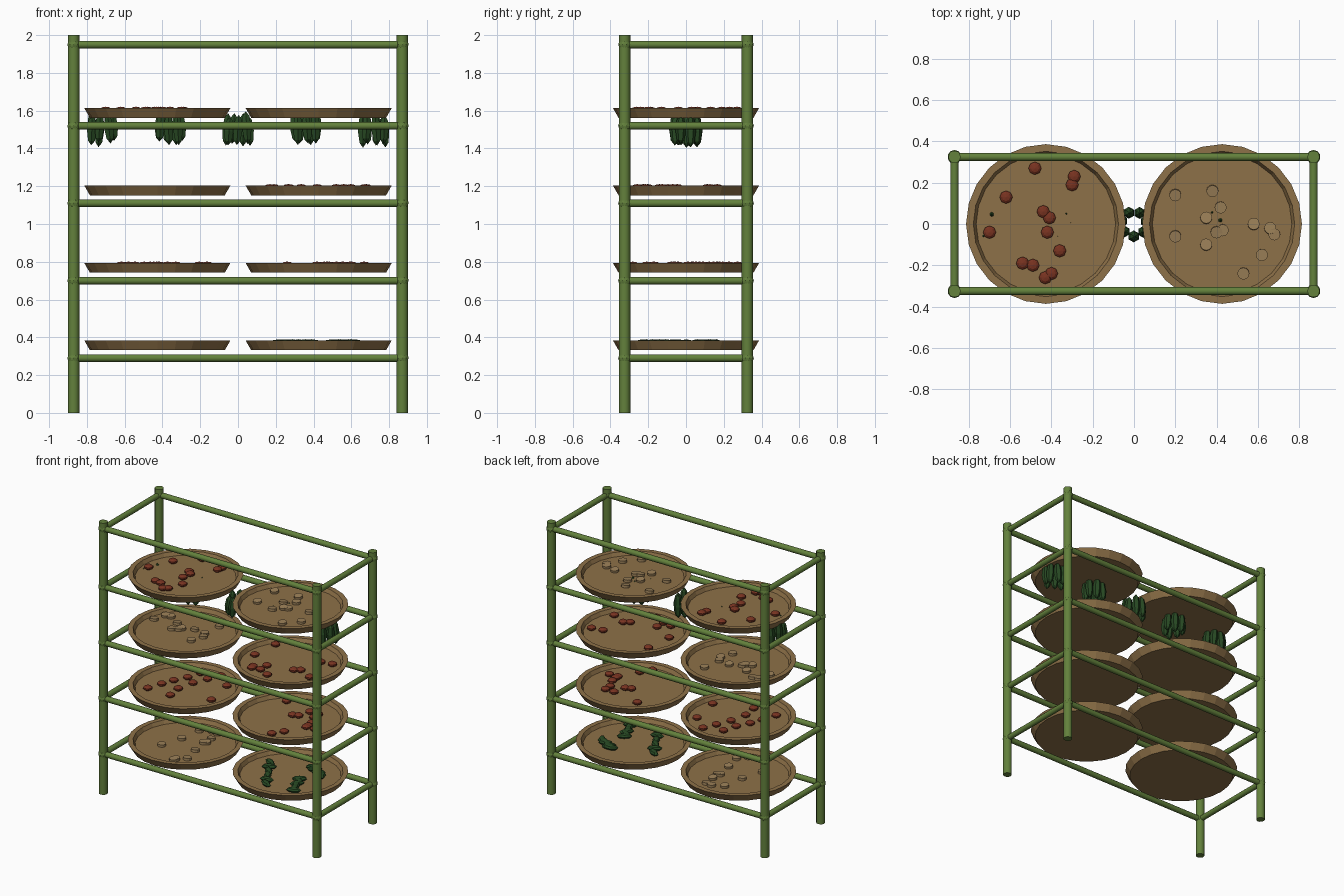
import bpy, bmesh, math, random
from mathutils import Matrix, Vector

random.seed(4)
if "Cube" in bpy.data.objects:
    bpy.data.objects.remove(bpy.data.objects["Cube"], do_unlink=True)


def material(name, rgb):
    m = bpy.data.materials.new(name)
    m.use_nodes = True
    color = (*rgb, 1)
    m.diffuse_color = color
    bsdf = m.node_tree.nodes["Principled BSDF"]
    bsdf.inputs["Base Color"].default_value = color
    bsdf.inputs["Roughness"].default_value = 0.8
    return m


BAMBOO = material("bamboo green", (0.125, 0.22, 0.045))
WICKER = material("wicker brown", (0.27, 0.165, 0.065))
BERRY = material("dried red", (0.19, 0.033, 0.015))
SLICE = material("dried tan", (0.32, 0.21, 0.095))
HERB = material("herb green", (0.021, 0.068, 0.017))


def finish(name, bm, mat, smooth=False):
    mesh = bpy.data.meshes.new(name)
    bmesh.ops.recalc_face_normals(bm, faces=bm.faces)
    bm.to_mesh(mesh)
    bm.free()
    mesh.materials.append(mat)
    obj = bpy.data.objects.new(name, mesh)
    bpy.context.collection.objects.link(obj)
    if smooth:
        bpy.ops.object.select_all(action="DESELECT")
        obj.select_set(True)
        bpy.context.view_layer.objects.active = obj
        bpy.ops.object.shade_smooth_by_angle(angle=math.radians(50))
    return obj


def pole(bm, start, end, radius, sides=12):
    a, b = Vector(start), Vector(end)
    turn = (b - a).to_track_quat("Z", "Y").to_matrix().to_4x4()
    bmesh.ops.create_cone(bm, cap_ends=True, segments=sides, radius1=radius, radius2=radius,
                          depth=(b - a).length, matrix=Matrix.Translation((a + b) / 2) @ turn)


def ellipsoid(bm, place, size, segments=8, rings=5):
    bmesh.ops.create_uvsphere(bm, u_segments=segments, v_segments=rings, radius=1,
                              matrix=place @ Matrix.Diagonal((*size, 1)))


# Frame: four posts, five levels of rails, a knot at every joint
PX, PY = 0.87, 0.325
LEVELS = (0.29, 0.7, 1.11, 1.52, 1.95)
posts, rails, knots = bmesh.new(), bmesh.new(), bmesh.new()
for sx in (-1, 1):
    for sy in (-1, 1):
        pole(posts, (sx * PX, sy * PY, 0), (sx * PX, sy * PY, 2), 0.03)
for z in LEVELS:
    for s in (-1, 1):
        pole(rails, (-PX, s * PY, z), (PX, s * PY, z), 0.02)
        pole(rails, (s * PX, -PY, z), (s * PX, PY, z), 0.02)
        for t in (-1, 1):
            bmesh.ops.create_icosphere(knots, subdivisions=2, radius=0.034,
                                       matrix=Matrix.Translation((s * PX, t * PY, z)))
finish("posts", posts, BAMBOO, True)
finish("rails", rails, BAMBOO, True)
finish("joint_knots", knots, BAMBOO)

# Trays: a shallow dish turned from one profile of (radius, height)
TRAY_X, FLOOR = 0.427, 0.025
PROFILE = ((0.357, 0), (0.387, 0.052), (0.352, 0.052), (0.338, FLOOR))


def tray(name, x, z, sides=24):
    bm = bmesh.new()
    loops = []
    for r, h in PROFILE:
        angles = [math.tau * i / sides for i in range(sides)]
        loops.append([bm.verts.new((x + r * math.cos(a), r * math.sin(a), z + h)) for a in angles])
    for low, high in zip(loops, loops[1:]):
        for i in range(sides):
            j = (i + 1) % sides
            bm.faces.new((low[i], low[j], high[j], high[i]))
    bm.faces.new(loops[0][::-1])
    bm.faces.new(loops[-1])
    finish(name, bm, WICKER)


# Tray contents
def berries(name, spots, z):
    bm = bmesh.new()
    for x, y in spots:
        ellipsoid(bm, Matrix.Translation((x, y, z + 0.016)), (0.033, 0.033, 0.018))
    finish(name, bm, BERRY)


def slices(name, spots, z):
    bm = bmesh.new()
    for x, y in spots:
        tilt = Matrix.Rotation(random.uniform(-0.15, 0.15), 4, "X")
        bmesh.ops.create_cone(bm, cap_ends=True, segments=12, radius1=0.029, radius2=0.029,
                              depth=0.018, matrix=Matrix.Translation((x, y, z + 0.01)) @ tilt)
    finish(name, bm, SLICE)


def leaf_piles(name, rows, z):
    bm = bmesh.new()
    for start, end in rows:
        for i in range(6):
            p = Vector(start).lerp(Vector(end), i / 5)
            place = Matrix.Translation((p.x, p.y, z + 0.015))
            turn = Matrix.Rotation(random.uniform(0, math.tau), 4, "Z")
            ellipsoid(bm, place @ turn, (0.055, 0.026, 0.018), 6, 4)
    finish(name, bm, HERB)


def scatter(x, count=12):
    spots = []
    for _ in range(count):
        r, a = 0.29 * math.sqrt(random.random()), random.uniform(0, math.tau)
        spots.append((x + r * math.cos(a), r * math.sin(a)))
    return spots


TOP_BERRIES = ((-.48, .27), (-.29, .23), (-.3, .19), (-.62, .13), (-.44, .06), (-.41, .03),
               (-.42, -.04), (-.7, -.04), (-.36, -.13), (-.54, -.19), (-.49, -.2),
               (-.4, -.24), (-.43, -.26))
TOP_SLICES = ((.2, .14), (.38, .16), (.42, .08), (.35, .03), (.2, -.06), (.35, -.1), (.4, -.04),
              (.43, -.03), (.58, 0), (.66, -.02), (.68, -.05), (.62, -.15), (.53, -.24))
LEAF_ROWS = (((.22, .06), (.39, -.23)), ((.53, -.04), (.6, -.21)), ((.5, .16), (.62, .09)))

heights = [z + 0.042 for z in LEVELS[:4]]
for n, z in enumerate(heights, 1):
    tray(f"right_tray_{n}", -TRAY_X, z)
    tray(f"left_tray_{n}", TRAY_X, z)
bottom, second, third, top = [z + FLOOR for z in heights]
slices("bottom_right_slices", scatter(-TRAY_X), bottom)
leaf_piles("bottom_left_leaves", LEAF_ROWS, bottom)
berries("second_right_berries", scatter(-TRAY_X), second)
berries("second_left_berries", scatter(TRAY_X), second)
slices("third_right_slices", scatter(-TRAY_X), third)
berries("third_left_berries", scatter(TRAY_X), third)
berries("top_right_berries", TOP_BERRIES, top)
slices("top_left_slices", TOP_SLICES, top)

# Hanging herb bunches: rings of pointed leaves below the top trays
for n in range(5):
    bm = bmesh.new()
    for k in range(7):
        a = math.tau * k / 7 + n
        x = 0.36 * (n - 2) + 0.06 * math.cos(a)
        place = Matrix.Translation((x, 0.06 * math.sin(a), random.uniform(1.49, 1.515)))
        lean = Matrix.Rotation(random.uniform(-0.1, 0.1), 4, "Y")
        ellipsoid(bm, place @ lean, (0.029, 0.029, random.uniform(0.072, 0.09)), 6, 4)
    finish(f"herb_bunch_{n + 1}", bm, HERB)
